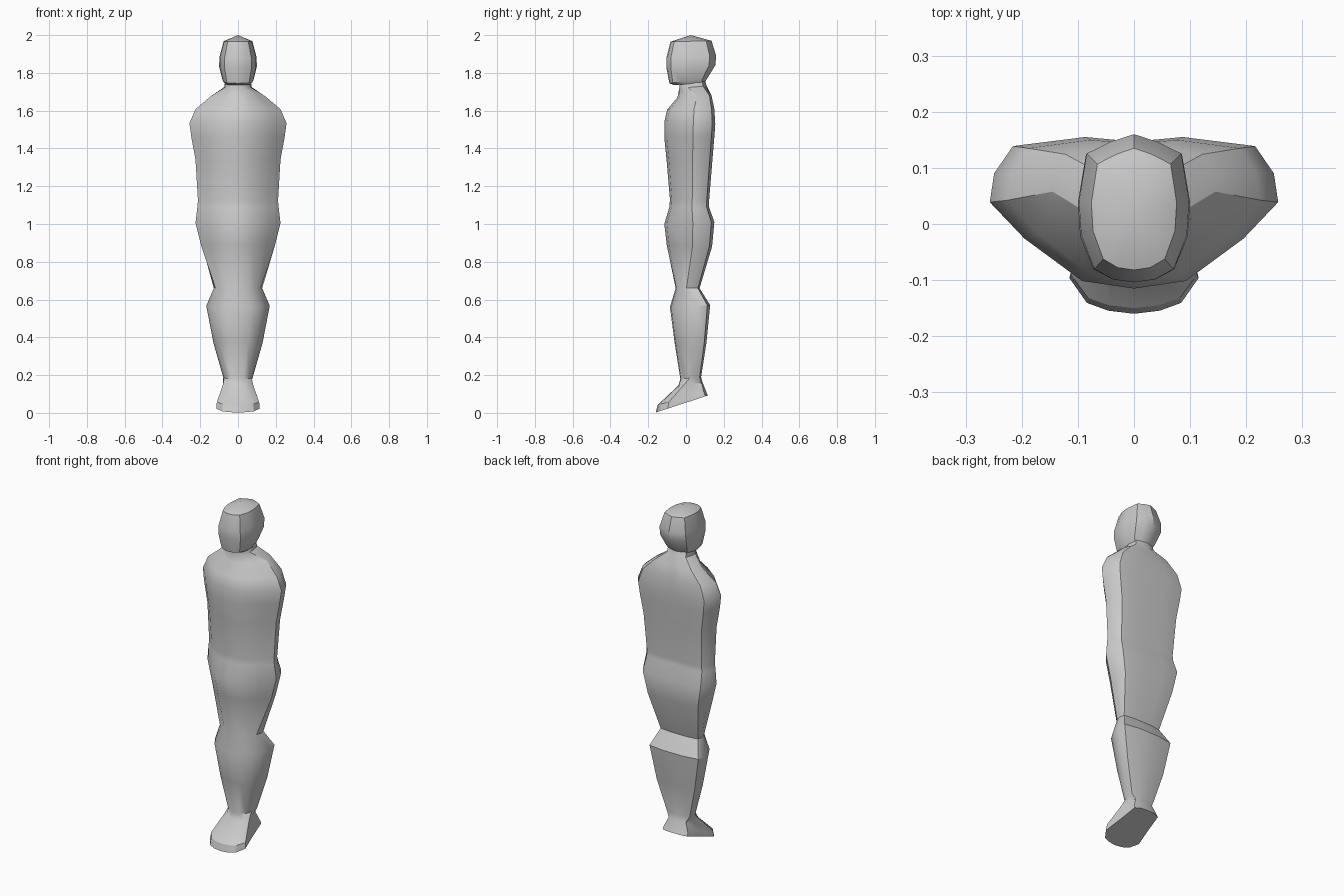
import bpy, bmesh, math

# Half cross-sections: (fraction of half width, fraction of depth from front to back)
TORSO = [(0, 0), (.36, .05), (.76, .33), (1, .57), (.97, .76), (.84, .94), (.34, 1), (0, .97)]
LEG = [(0, 0), (.40, .03), (.74, .20), (.93, .45), (1, .70), (.95, .93), (.40, 1), (0, 1)]
FOOT = [(0, 0), (.40, .02), (.73, .07), (1, .23), (.83, .6), (.70, .95), (.35, 1), (0, 1)]
HEAD = [(0, 0), (.38, .02), (.72, .09), (.96, .32), (1, .55), (.86, .87), (.42, .95), (0, 1)]


def loft(name, rings, apex=None):
    """Rings: (profile, half width, front y, back y, front z, back z), top to bottom."""
    bm = bmesh.new()
    loops = []
    for prof, w, yf, yb, zf, zb in rings:
        right = [(x * w, yf + t * (yb - yf), zf + t * (zb - zf)) for x, t in prof]
        left = [(-x, y, z) for x, y, z in right[-2:0:-1]]
        loops.append([bm.verts.new(p) for p in right + left])
    n = len(loops[0])
    for a, b in zip(loops, loops[1:]):
        for i in range(n):
            j = (i + 1) % n
            bm.faces.new((a[i], a[j], b[j], b[i]))
    if apex:
        for line in apex:
            tip = bm.verts.new(line)
            for i in range(n):
                bm.faces.new((loops[0][(i + 1) % n], loops[0][i], tip))
    else:
        bm.faces.new(loops[0])
    bm.faces.new(loops[-1])
    bmesh.ops.recalc_face_normals(bm, faces=bm.faces)
    mesh = bpy.data.meshes.new(name)
    bm.to_mesh(mesh)
    bm.free()
    ob = bpy.data.objects.new(name, mesh)
    bpy.context.collection.objects.link(ob)
    bpy.ops.object.select_all(action='DESELECT')
    ob.select_set(True)
    bpy.context.view_layer.objects.active = ob
    bpy.ops.object.shade_smooth_by_angle(angle=math.radians(32))


# Head with faceted crown and chin
loft("head", [
    (HEAD, .076, -.082, .135, 1.965, 1.97),
    (HEAD, .098, -.104, .16, 1.88, 1.89),
    (HEAD, .100, -.104, .155, 1.83, 1.84),
    (HEAD, .082, -.088, .115, 1.745, 1.775),
    (HEAD, .070, -.060, .100, 1.735, 1.75),
], apex=[(0, .025, 2.0)])

# Wrapped body from neck to feet
loft("body", [
    (HEAD, .065, -.035, .095, 1.78, 1.78),
    (HEAD, .072, -.035, .110, 1.72, 1.73),
    (TORSO, .145, -.045, .135, 1.67, 1.68),
    (TORSO, .225, -.100, .150, 1.605, 1.61),
    (TORSO, .257, -.115, .155, 1.54, 1.53),
    (TORSO, .247, -.115, .150, 1.46, 1.46),
    (TORSO, .225, -.103, .140, 1.34, 1.34),
    (TORSO, .212, -.085, .122, 1.13, 1.12),
    (TORSO, .215, -.088, .122, 1.09, 1.09),
    (TORSO, .225, -.115, .150, 1.00, 1.01),
    (TORSO, .195, -.102, .138, .89, .88),
    (LEG, .128, -.055, .072, .66, .66),
    (LEG, .168, -.085, .128, .56, .57),
    (LEG, .130, -.060, .108, .37, .37),
    (LEG, .078, -.030, .080, .18, .19),
    (FOOT, .080, -.040, .088, .145, .16),
    (FOOT, .112, -.150, .108, .042, .11),
    (FOOT, .115, -.160, .116, .002, .092),
])
